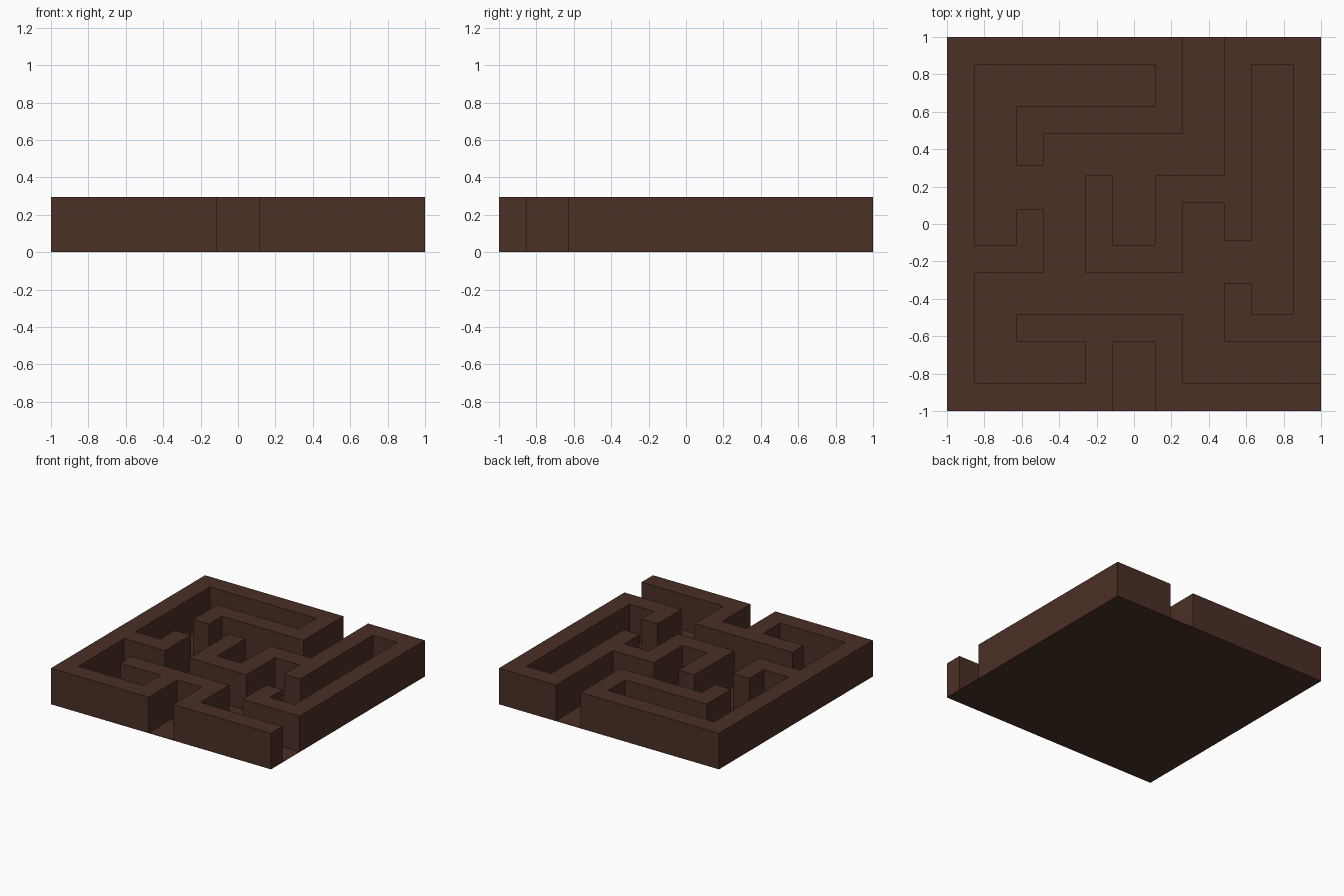
import bpy, bmesh

if "Cube" in bpy.data.objects:
    bpy.data.objects.remove(bpy.data.objects["Cube"])

PITCH, HALF, HEIGHT, FLOOR = 0.3706, 0.0735, 0.296, 0.003


def node(i):
    return (i - 2.5) * PITCH


def make_object(name, bm):
    mesh = bpy.data.meshes.new(name)
    bmesh.ops.recalc_face_normals(bm, faces=bm.faces)
    bm.to_mesh(mesh)
    bm.free()
    obj = bpy.data.objects.new(name, mesh)
    bpy.context.collection.objects.link(obj)
    mesh.materials.append(brown)
    return obj


brown = bpy.data.materials.new("dark_brown")
brown.diffuse_color = (0.07, 0.029, 0.019, 1)
brown.use_nodes = True
brown.node_tree.nodes["Principled BSDF"].inputs["Base Color"].default_value = brown.diffuse_color

# Wall centre lines on a 6 x 6 lattice of posts: (x0, y0, x1, y1)
walls = [
    # outer frame with gaps at the front, right and back
    (0, 0, 0, 5), (0, 5, 3, 5), (4, 5, 5, 5), (5, 1, 5, 5), (0, 0, 2, 0), (3, 0, 5, 0),
    # back left hook
    (3, 4, 3, 5), (1, 4, 3, 4), (1, 3.54, 1, 4),
    # left spur
    (0, 2, 1, 2), (1, 2, 1, 2.51),
    # front entrance
    (2, 0, 2, 1), (3, 0, 3, 1), (1, 1, 3, 1),
    # centre pocket and back right lane
    (2, 2, 2, 3), (2, 2, 3, 2), (3, 2, 3, 3), (3, 3, 4, 3), (4, 2.46, 4, 5),
    # right spur
    (4, 1, 5, 1), (4, 1, 4, 1.44),
]
rects = [(node(a) - HALF, node(b) - HALF, node(c) + HALF, node(d) + HALF)
         for a, b, c, d in walls]

# Union of the wall strips: fill every covered cell, then raise it
xs = sorted({round(r[k], 4) for r in rects for k in (0, 2)})
ys = sorted({round(r[k], 4) for r in rects for k in (1, 3)})
bm = bmesh.new()
for x0, x1 in zip(xs, xs[1:]):
    for y0, y1 in zip(ys, ys[1:]):
        cx, cy = (x0 + x1) / 2, (y0 + y1) / 2
        if any(r[0] < cx < r[2] and r[1] < cy < r[3] for r in rects):
            bm.faces.new([bm.verts.new((x, y, HEIGHT)) for x, y in
                          ((x0, y0), (x1, y0), (x1, y1), (x0, y1))])
bmesh.ops.remove_doubles(bm, verts=bm.verts, dist=0.0005)
rim = [e for e in bm.edges if e.is_boundary]
skirt = bmesh.ops.extrude_edge_only(bm, edges=rim)["geom"]
for v in skirt:
    if isinstance(v, bmesh.types.BMVert):
        v.co.z = FLOOR
bmesh.ops.dissolve_limit(bm, angle_limit=0.02, verts=bm.verts, edges=bm.edges)
make_object("maze_walls", bm)

# Thin floor sheet under the whole maze
bm = bmesh.new()
bmesh.ops.create_cube(bm, size=1)
for v in bm.verts:
    v.co = (v.co.x * 2, v.co.y * 2, FLOOR if v.co.z > 0 else 0)
make_object("floor", bm)
